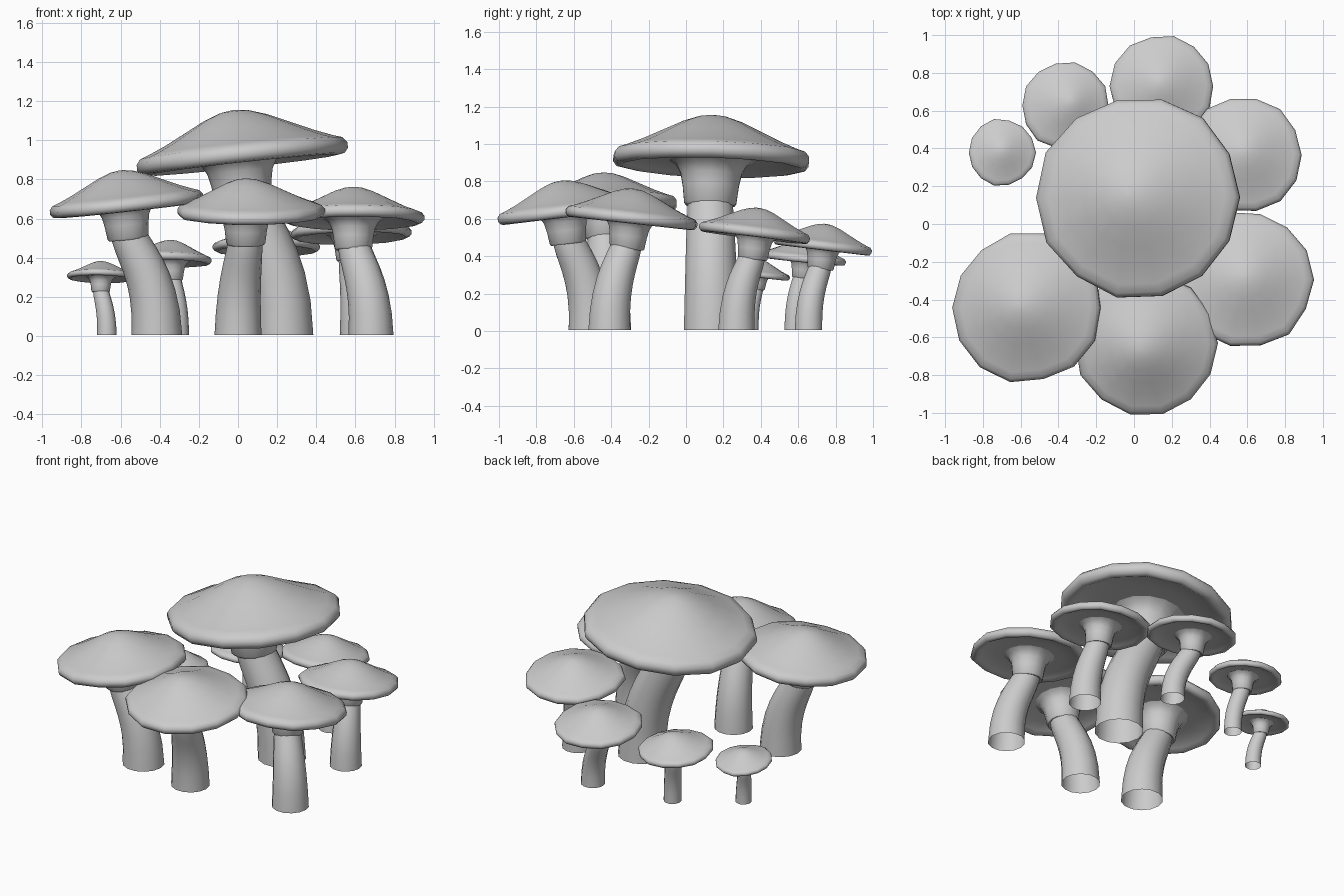
import bpy, bmesh, math, random
from mathutils import Vector

if "Cube" in bpy.data.objects:
    bpy.data.objects.remove(bpy.data.objects["Cube"])

random.seed(4)


# Skin a list of equal-length vertex rings into a smooth object
def loft(name, rings, cap_start=False, sharp=60):
    bm = bmesh.new()
    vs = [[bm.verts.new(p) for p in r] for r in rings]
    n = len(rings[0])
    for a, b in zip(vs, vs[1:]):
        for i in range(n):
            j = (i + 1) % n
            bm.faces.new((a[i], a[j], b[j], b[i]))
    if cap_start:
        bm.faces.new(vs[0])
    bmesh.ops.recalc_face_normals(bm, faces=bm.faces[:])
    me = bpy.data.meshes.new(name)
    bm.to_mesh(me)
    bm.free()
    ob = bpy.data.objects.new(name, me)
    bpy.context.collection.objects.link(ob)
    bpy.ops.object.select_all(action='DESELECT')
    ob.select_set(True)
    bpy.context.view_layer.objects.active = ob
    bpy.ops.object.shade_smooth_by_angle(angle=math.radians(sharp))
    return ob


# Ring of points around a centre, perpendicular to an axis
def ring(c, axis, r, n, wobble=None, amount=0.0):
    u = Vector((1, 0, 0))
    u = (u - axis * u.dot(axis)).normalized()
    v = axis.cross(u)
    pts = []
    for i in range(n):
        a = 2 * math.pi * i / n
        k = r * (1 + (wobble[i] * amount if wobble else 0))
        pts.append(c + (u * math.cos(a) + v * math.sin(a)) * k)
    return pts


# Cap outline: (radius, height) in cap radii, apex down to rim and back under
CAP = [(0.03, 0.435), (0.14, 0.42), (0.3, 0.365), (0.5, 0.27), (0.7, 0.175),
       (0.87, 0.105), (0.96, 0.075), (1.0, 0.025), (1.0, -0.03), (0.965, -0.075),
       (0.91, -0.085), (0.85, -0.055), (0.6, -0.02), (0.4, -0.02)]
# Collar under the cap
COLLAR = [(0.44, -0.015), (0.36, -0.06), (0.31, -0.15), (0.285, -0.27),
          (0.265, -0.44), (0.245, -0.465), (0.2, -0.455)]
SIDES = 14


def mushroom(name, base, r_base, neck, centre, z, radius, slope):
    axis = Vector((-slope[0], -slope[1], 1)).normalized()
    hub = Vector((neck[0], neck[1], z)) + Vector((axis.x, axis.y, 0)) * -0.2 * radius
    rim = Vector((centre[0], centre[1], z))
    wob = [random.uniform(-0.025, 0.03) for _ in range(SIDES)]

    # Domed cap with a rolled lip, its outline slightly off the stem axis
    rings = [ring(hub.lerp(rim, r) + axis * h * radius, axis, r * radius, SIDES, wob, r)
             for r, h in CAP]
    loft(name + "_cap", rings, True)

    # Flared collar
    loft(name + "_collar", [ring(hub + axis * h * radius, axis, r * radius, SIDES)
                            for r, h in COLLAR])

    # Curved, tapering, open-bottomed stem
    p0 = Vector((base[0], base[1], 0.005))
    p3 = hub - axis * 0.3 * radius
    p1 = p0 + Vector((0, 0, p3.z * 0.6))
    p2 = p3 - axis * p3.z * 0.22
    rings, n = [], 9
    for i in range(n):
        t = i / (n - 1)
        s = 1 - t
        p = p0 * s**3 + p1 * 3 * s * s * t + p2 * 3 * s * t * t + p3 * t**3
        d = (p1 - p0) * s * s + (p2 - p1) * 2 * s * t + (p3 - p2) * t * t
        r = 0.22 * radius + (r_base - 0.22 * radius) * s**1.1
        rings.append(ring(p, d.normalized(), r, SIDES))
    loft(name + "_stem", rings)


# name, stem base, base radius, neck, cap centre, rim height, cap radius, rim slope
for m in [
    ("tall_mushroom", (0.235, 0.135), 0.15, (-0.01, 0.14), (0.03, 0.14), 0.92, 0.54, (0.11, -0.03)),
    ("front_left_mushroom", (-0.415, -0.42), 0.13, (-0.59, -0.44), (-0.565, -0.443), 0.675, 0.395, (0.11, 0.02)),
    ("front_mushroom", (0.0, -0.51), 0.12, (0.04, -0.66), (0.065, -0.632), 0.64, 0.378, (0.0, 0.12)),
    ("right_mushroom", (0.68, -0.41), 0.115, (0.59, -0.29), (0.59, -0.295), 0.605, 0.36, (0.0, -0.11)),
    ("back_right_mushroom", (0.62, 0.27), 0.1, (0.58, 0.38), (0.58, 0.365), 0.525, 0.308, (0.02, -0.12)),
    ("back_mushroom", (0.24, 0.655), 0.075, (0.14, 0.74), (0.15, 0.73), 0.455, 0.272, (0.0, -0.12)),
    ("back_left_mushroom", (-0.305, 0.58), 0.055, (-0.34, 0.64), (-0.365, 0.627), 0.39, 0.23, (-0.02, -0.1)),
    ("small_mushroom", (-0.67, 0.34), 0.05, (-0.7, 0.39), (-0.7, 0.378), 0.305, 0.178, (-0.02, -0.13)),
]:
    mushroom(*m)
